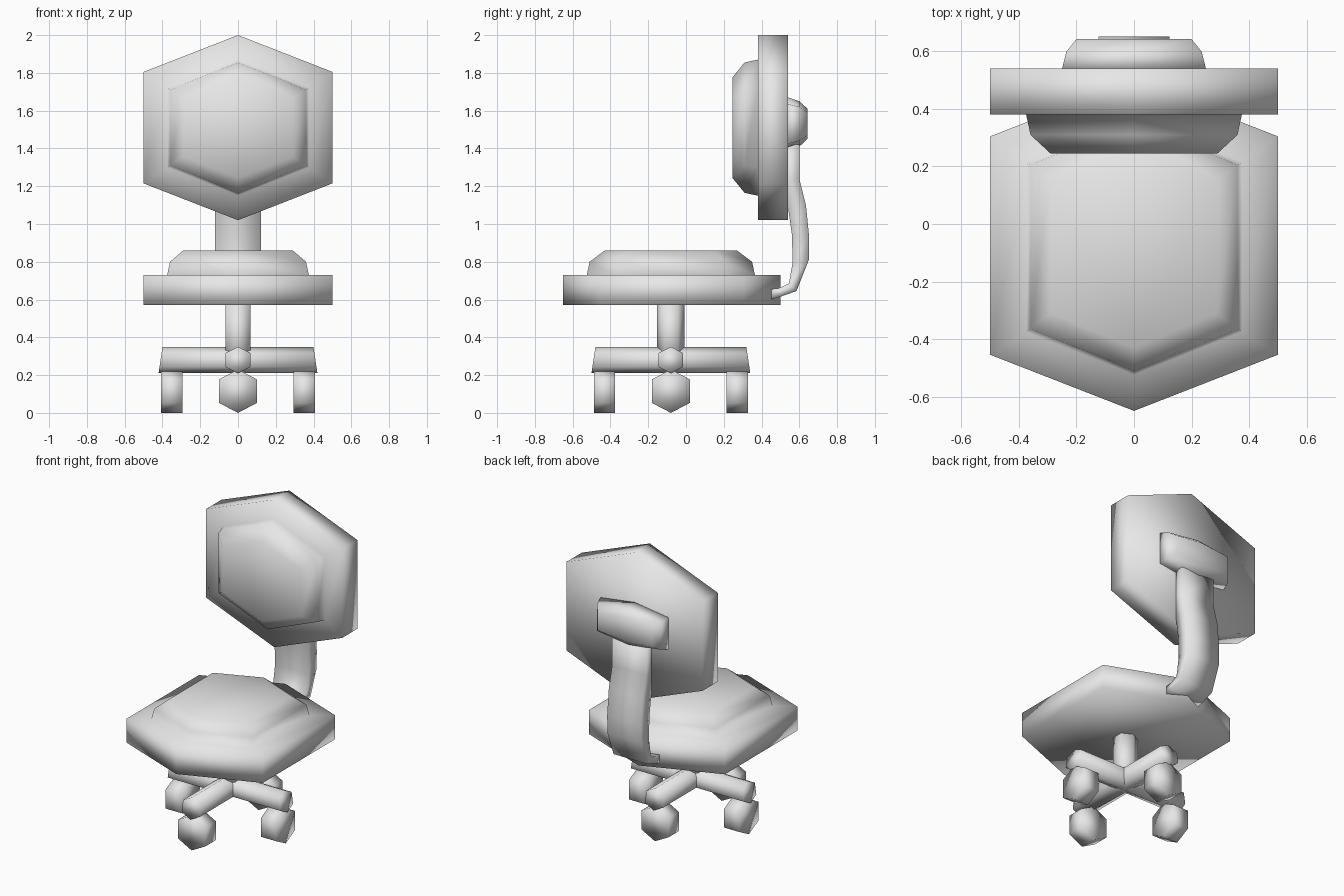
import bpy
import bmesh
from mathutils import Vector, Matrix
from math import pi

cube = bpy.data.objects.get("Cube")
if cube:
    bpy.data.objects.remove(cube, do_unlink=True)

grey = bpy.data.materials.new("plain grey")
grey.use_nodes = True
grey.diffuse_color = (0.8, 0.8, 0.8, 1)
grey.node_tree.nodes["Principled BSDF"].inputs["Base Color"].default_value = (0.8, 0.8, 0.8, 1)


def loft(name, rings, turn=0.0, pivot=(0, 0, 0)):
    """Skin a run of equal-sized rings, cap both ends and shade smooth."""
    bm = bmesh.new()
    loops = [[bm.verts.new(p) for p in ring] for ring in rings]
    for a, b in zip(loops, loops[1:]):
        for i in range(len(a)):
            j = (i + 1) % len(a)
            bm.faces.new((a[i], a[j], b[j], b[i]))
    bm.faces.new(loops[0])
    bm.faces.new(loops[-1])
    bmesh.ops.recalc_face_normals(bm, faces=bm.faces)
    spin = Matrix.Rotation(turn, 3, "Z")
    bmesh.ops.rotate(bm, verts=bm.verts, cent=pivot, matrix=spin)
    for face in bm.faces:
        face.smooth = True
    mesh = bpy.data.meshes.new(name)
    bm.to_mesh(mesh)
    bm.free()
    mesh.materials.append(grey)
    obj = bpy.data.objects.new(name, mesh)
    bpy.context.collection.objects.link(obj)
    return obj


def hexagon(w, apex, side):
    """Six-sided outline: half width, half height at the points and sides."""
    return [(0, apex), (w, side), (w, -side), (0, -apex), (-w, -side), (-w, side)]


def flat_ring(shape, z, cy):
    return [Vector((u, cy + v, z)) for u, v in shape]


def upright_ring(shape, y, cz):
    return [Vector((u, y, cz + v)) for u, v in shape]


BASE_Y = -0.08
CENTRE = (0, BASE_Y, 0)

# Seat slab with raised cushion
slab = hexagon(0.5, 0.575, 0.38)
loft("seat", [
    flat_ring(slab, 0.57, -0.075),
    flat_ring(slab, 0.73, -0.075),
    flat_ring(hexagon(0.375, 0.445, 0.295), 0.73, BASE_Y),
    flat_ring(hexagon(0.36, 0.43, 0.285), 0.80, BASE_Y),
    flat_ring(hexagon(0.29, 0.35, 0.23), 0.86, BASE_Y),
])

# Backrest slab with raised cushion
slab = hexagon(0.5, 0.49, 0.295)
loft("backrest", [
    upright_ring(slab, 0.54, 1.51),
    upright_ring(slab, 0.38, 1.51),
    upright_ring(hexagon(0.375, 0.36, 0.21), 0.38, 1.51),
    upright_ring(hexagon(0.36, 0.345, 0.2), 0.31, 1.51),
    upright_ring(hexagon(0.29, 0.265, 0.155), 0.245, 1.51),
])

# Bracket behind the backrest
loft("back_bracket", [
    upright_ring(hexagon(0.25, 0.14, 0.105), 0.54, 1.53),
    upright_ring(hexagon(0.235, 0.12, 0.09), 0.60, 1.53),
    upright_ring(hexagon(0.2, 0.08, 0.06), 0.643, 1.53),
])

# Curved support: inner and outer (y, z) edges from seat up to bracket
support = [
    ((0.445, 0.655), (0.445, 0.60)),
    ((0.49, 0.66), (0.50, 0.615)),
    ((0.545, 0.685), (0.585, 0.645)),
    ((0.565, 0.80), (0.65, 0.81)),
    ((0.56, 0.95), (0.652, 0.93)),
    ((0.54, 1.09), (0.635, 1.10)),
    ((0.51, 1.24), (0.60, 1.24)),
    ((0.52, 1.42), (0.60, 1.42)),
]
loft("back_support", [
    [Vector((-0.123, *a)), Vector((0.123, *a)), Vector((0.123, *b)), Vector((-0.123, *b))]
    for a, b in support
])

# Central pole
pole = hexagon(0.066, 0.073, 0.037)
loft("pole", [flat_ring(pole, z, BASE_Y) for z in (0.25, 0.58)])


# Crossed base beams, with ends leaning outward at the bottom
def beam_end(sign):
    shape = hexagon(0.065, 0.07, 0.037)
    return [Vector((u, BASE_Y + sign * (0.41 - 0.15 * v), 0.28 + v)) for u, v in shape]


for name, turn in (("base_beam_lengthwise", 0), ("base_beam_crosswise", pi / 2)):
    loft(name, [beam_end(-1), beam_end(1)], turn, CENTRE)

# Four wheels, one under each beam end
wheel = hexagon(0.1, 0.115, 0.0625)
for i, name in enumerate(("front_wheel", "left_wheel", "back_wheel", "right_wheel")):
    rings = [upright_ring(wheel, BASE_Y - d, 0.115) for d in (0.295, 0.407)]
    loft(name, rings, i * pi / 2, CENTRE)
